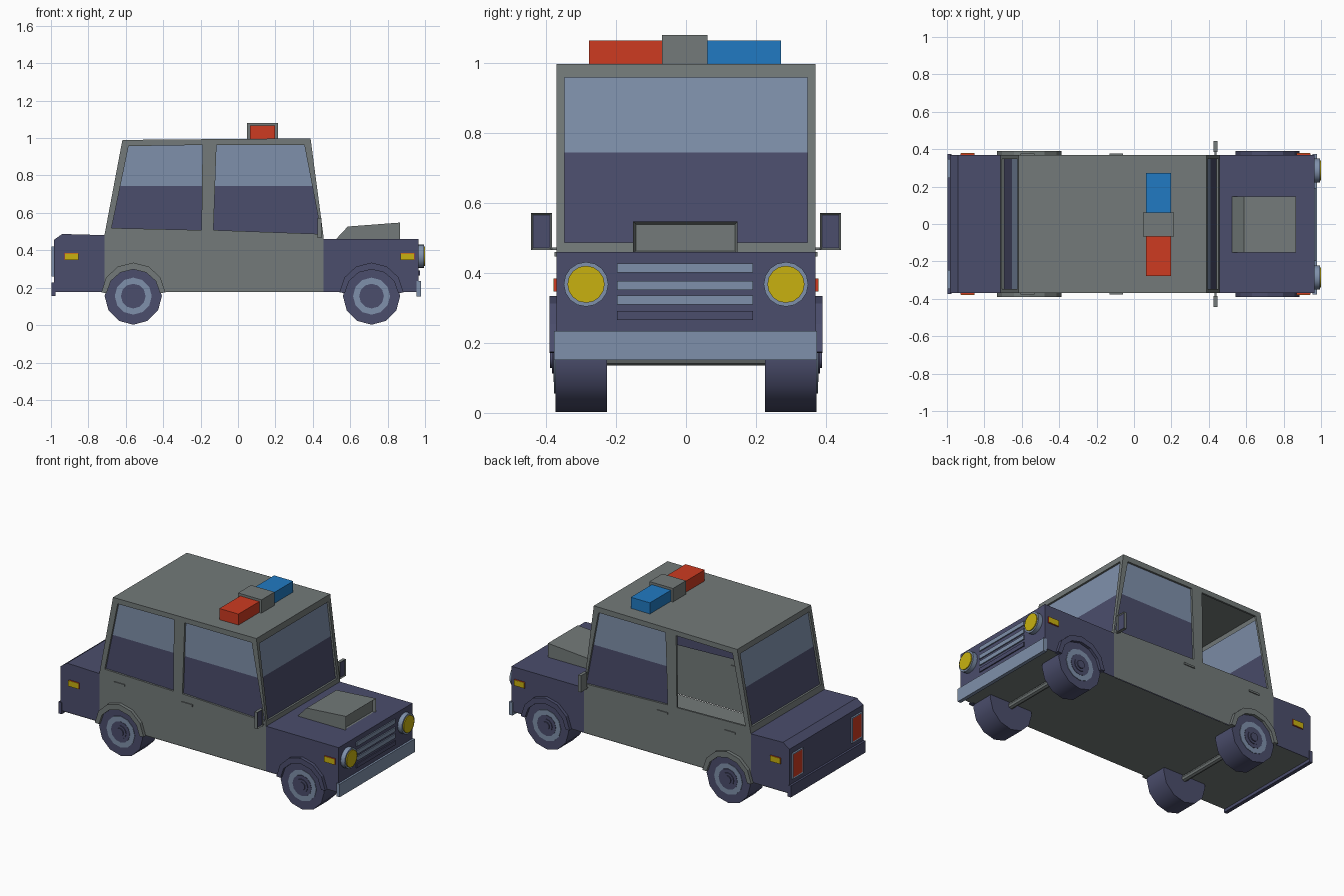
import bpy, bmesh, math
from mathutils import Vector

if "Cube" in bpy.data.objects:
    bpy.data.objects.remove(bpy.data.objects["Cube"])


def material(name, rgb):
    m = bpy.data.materials.new(name)
    m.diffuse_color = (*rgb, 1)
    m.use_nodes = True
    m.node_tree.nodes["Principled BSDF"].inputs["Base Color"].default_value = m.diffuse_color
    return m


NAVY = material("navy", (0.070, 0.075, 0.150))
STEEL = material("pale steel blue", (0.212, 0.280, 0.405))
GREY = material("grey", (0.172, 0.195, 0.192))
RED = material("red", (0.61, 0.043, 0.015))
BLUE = material("blue", (0.015, 0.195, 0.54))
YELLOW = material("yellow", (0.58, 0.44, 0.005))


def make(name, verts, faces, mats, ids=None, fix=True):
    me = bpy.data.meshes.new(name)
    me.from_pydata([tuple(v) for v in verts], [], faces)
    for m in mats:
        me.materials.append(m)
    if ids:
        me.polygons.foreach_set("material_index", ids)
    if fix:
        bm = bmesh.new()
        bm.from_mesh(me)
        bmesh.ops.recalc_face_normals(bm, faces=bm.faces)
        bm.to_mesh(me)
        bm.free()
    ob = bpy.data.objects.new(name, me)
    bpy.context.collection.objects.link(ob)
    return ob


def prism(name, profile, y0, y1, mat):
    """Extrude an x-z profile along y."""
    n = len(profile)
    v = [(x, y0, z) for x, z in profile] + [(x, y1, z) for x, z in profile]
    f = [tuple(range(n)), tuple(range(n, 2 * n))]
    f += [(i, (i + 1) % n, n + (i + 1) % n, n + i) for i in range(n)]
    return make(name, v, f, [mat])


def box(name, x0, x1, y0, y1, z0, z1, mat):
    return prism(name, [(x0, z0), (x1, z0), (x1, z1), (x0, z1)], min(y0, y1), max(y0, y1), mat)


def inset_face(ob, axis, border, depth, mat=None):
    """Inset and sink the face pointing along axis; optionally recolour it."""
    if mat:
        ob.data.materials.append(mat)
    bm = bmesh.new()
    bm.from_mesh(ob.data)
    bm.normal_update()
    face = max(bm.faces, key=lambda f: f.normal.dot(Vector(axis)))
    bmesh.ops.inset_region(bm, faces=[face], thickness=border, depth=-depth)
    if mat:
        face.material_index = 1
    bm.to_mesh(ob.data)
    bm.free()


def disc(name, r, a, b, centre, axis, mat, sides):
    """Cylinder from a to b along x or y, through centre in the other two axes."""
    mid = (a + b) / 2
    loc = (mid, *centre) if axis == "x" else (centre[0], mid, centre[1])
    rot = (0, math.pi / 2, 0) if axis == "x" else (math.pi / 2, 0, 0)
    bpy.ops.mesh.primitive_cylinder_add(vertices=sides, radius=r, depth=abs(b - a), location=loc, rotation=rot)
    ob = bpy.context.object
    ob.name = name
    ob.data.materials.append(mat)
    bpy.ops.object.shade_smooth_by_angle(angle=math.radians(40))
    return ob


def window(name, outer, inner, inward, glass=True):
    """Frame ring, recess and two-tone glass. Corners: bottom, bottom, top, top."""
    inward = Vector(inward)
    inner = [Vector(p) for p in inner]
    deep = [p + inward * 0.012 for p in inner]
    v = [Vector(p) for p in outer] + inner + deep
    f, ids = [], []
    for i in range(4):
        j = (i + 1) % 4
        f += [(i, j, 4 + j, 4 + i), (4 + i, 4 + j, 8 + j, 8 + i)]
        ids += [0, 0]
    if glass:
        def split(lo, hi):
            return lo.lerp(hi, (0.745 - lo.z) / (hi.z - lo.z))
        v += [split(deep[0], deep[3]), split(deep[1], deep[2])]
        f += [(8, 9, 13, 12), (12, 13, 10, 11)]
        ids += [1, 2]
    make(name, v, f, [GREY, NAVY, STEEL], ids)


# trunk and bonnet
prism("trunk", [(-0.985, 0.176), (-0.714, 0.176), (-0.714, 0.481), (-0.94, 0.487), (-0.985, 0.455)], -0.37, 0.37, NAVY)
box("bonnet", 0.457, 0.965, -0.37, 0.37, 0.176, 0.46, NAVY)
W = 0.37

# cabin floor and roof
make("floor", [(-0.985, -W, 0.174), (0.965, -W, 0.174), (0.965, W, 0.174), (-0.985, W, 0.174)], [(3, 2, 1, 0)], [GREY], fix=False)
make("roof", [(-0.618, -W, 0.99), (0.388, -W, 0.998), (0.388, W, 0.998), (-0.618, W, 0.99)], [(0, 1, 2, 3)], [GREY], fix=False)

# cabin sides: lower door panel and two windows each (the left rear one is open)
rear_out = [(-0.714, 0.481), (-0.16, 0.479), (-0.155, 0.994), (-0.618, 0.99)]
rear_in = [(-0.676, 0.519), (-0.195, 0.508), (-0.19, 0.963), (-0.585, 0.957)]
front_out = [(-0.16, 0.479), (0.457, 0.476), (0.388, 0.998), (-0.155, 0.994)]
front_in = [(-0.131, 0.508), (0.446, 0.487), (0.355, 0.963), (-0.115, 0.963)]
for s, side in ((-1, "right"), (1, "left")):
    def at(pts):
        return [(x, s * W, z) for x, z in pts]
    make(side + "_door_panel", at([(-0.714, 0.176), (0.457, 0.176), (0.457, 0.476), (-0.16, 0.479), (-0.714, 0.481)]),
         [(0, 1, 2, 3, 4) if s < 0 else (4, 3, 2, 1, 0)], [GREY], fix=False)
    window(side + "_rear_window", at(rear_out), at(rear_in), (0, -s, 0), glass=s < 0)
    window(side + "_front_window", at(front_out), at(front_in), (0, -s, 0))


# windscreen and back window
def cross(x0, z0, x1, z1, w):
    return [(x0, -w, z0), (x0, w, z0), (x1, w, z1), (x1, -w, z1)]


window("windscreen", cross(0.457, 0.455, 0.388, 0.998, W), cross(0.453, 0.487, 0.393, 0.96, 0.347), (-1, 0, 0))
window("back_window", cross(-0.714, 0.481, -0.618, 0.99, W), cross(-0.707, 0.517, -0.624, 0.957, 0.347), (1, 0, 0))

# bonnet scoop
scoop = prism("bonnet_scoop", [(0.52, 0.455), (0.865, 0.455), (0.865, 0.548), (0.587, 0.527)], -0.152, 0.148, GREY)
inset_face(scoop, (1, 0, 0), 0.012, 0.02)

# grille bars
for i, z in enumerate((0.415, 0.364, 0.323)):
    box("grille_bar", 0.96, 0.972, -0.197, 0.192, z - 0.013, z + 0.013, STEEL)
box("lower_grille_bar", 0.96, 0.972, -0.197, 0.192, 0.266, 0.291, NAVY)

# bumpers
box("front_bumper", 0.955, 0.978, -0.378, 0.375, 0.152, 0.235, STEEL)
box("rear_bumper", -0.998, -0.975, -0.375, 0.375, 0.155, 0.228, NAVY)

for s in (-1, 1):
    # headlights and tail lights
    disc("headlight_rim", 0.064, 0.955, 0.994, (s * 0.286, 0.368), "x", STEEL, 16)
    disc("headlight_lens", 0.053, 0.98, 1.0, (s * 0.286, 0.368), "x", YELLOW, 16)
    tail = box("tail_light", -0.996, -0.98, s * 0.245, s * 0.348, 0.26, 0.42, STEEL)
    inset_face(tail, (-1, 0, 0), 0.011, 0.003, RED)

    # side marker lights with yellow faces
    for x in (-0.89, 0.906):
        box("side_marker", x - 0.037, x + 0.037, s * 0.365, s * 0.377, 0.347, 0.385, RED)
        box("side_marker_lens", x - 0.036, x + 0.036, s * 0.37, s * 0.379, 0.348, 0.384, YELLOW)

    # door handles
    for x in (-0.095, -0.57):
        box("door_handle", x - 0.037, x + 0.037, s * 0.365, s * 0.376, 0.448, 0.46, GREY)

    # wing mirrors
    mirror = box("wing_mirror", 0.426, 0.446, s * 0.384, s * 0.443, 0.466, 0.572, GREY)
    inset_face(mirror, (1, 0, 0), 0.008, 0.006, NAVY)
    box("mirror_arm", 0.43, 0.442, s * 0.36, s * 0.39, 0.466, 0.473, GREY)

    # wheels with layered rims, and arches over them
    for x, mat, end in ((-0.56, GREY, "rear"), (0.714, NAVY, "front")):
        c = (x, 0.155)
        disc(end + "_tyre", 0.153, s * 0.226, s * 0.374, c, "y", NAVY, 12)
        disc(end + "_rim", 0.099, s * 0.36, s * 0.377, c, "y", STEEL, 12)
        disc(end + "_rim_centre", 0.066, s * 0.36, s * 0.379, c, "y", NAVY, 12)
        disc(end + "_hub_ring", 0.042, s * 0.36, s * 0.383, c, "y", NAVY, 12)
        disc(end + "_hub", 0.026, s * 0.36, s * 0.389, c, "y", NAVY, 12)
        angles = [math.radians(4 + 172 * i / 6) for i in range(7)]
        arc = [(x + 0.172 * math.cos(a), 0.162 + 0.172 * math.sin(a)) for a in angles]
        arc += [(x + 0.143 * math.cos(a), 0.162 + 0.136 * math.sin(a)) for a in reversed(angles)]
        prism(end + "_wheel_arch", arc, min(s * 0.36, s * 0.391), max(s * 0.36, s * 0.391), mat)

# axles
for x in (-0.56, 0.714):
    disc("axle", 0.019, -0.24, 0.24, (x, 0.155), "y", GREY, 8)

# roof light bar
box("light_bar_centre", 0.048, 0.213, -0.068, 0.062, 0.99, 1.081, GREY)
box("red_roof_light", 0.063, 0.197, -0.277, -0.068, 0.99, 1.066, RED)
box("blue_roof_light", 0.063, 0.197, 0.062, 0.272, 0.99, 1.066, BLUE)
